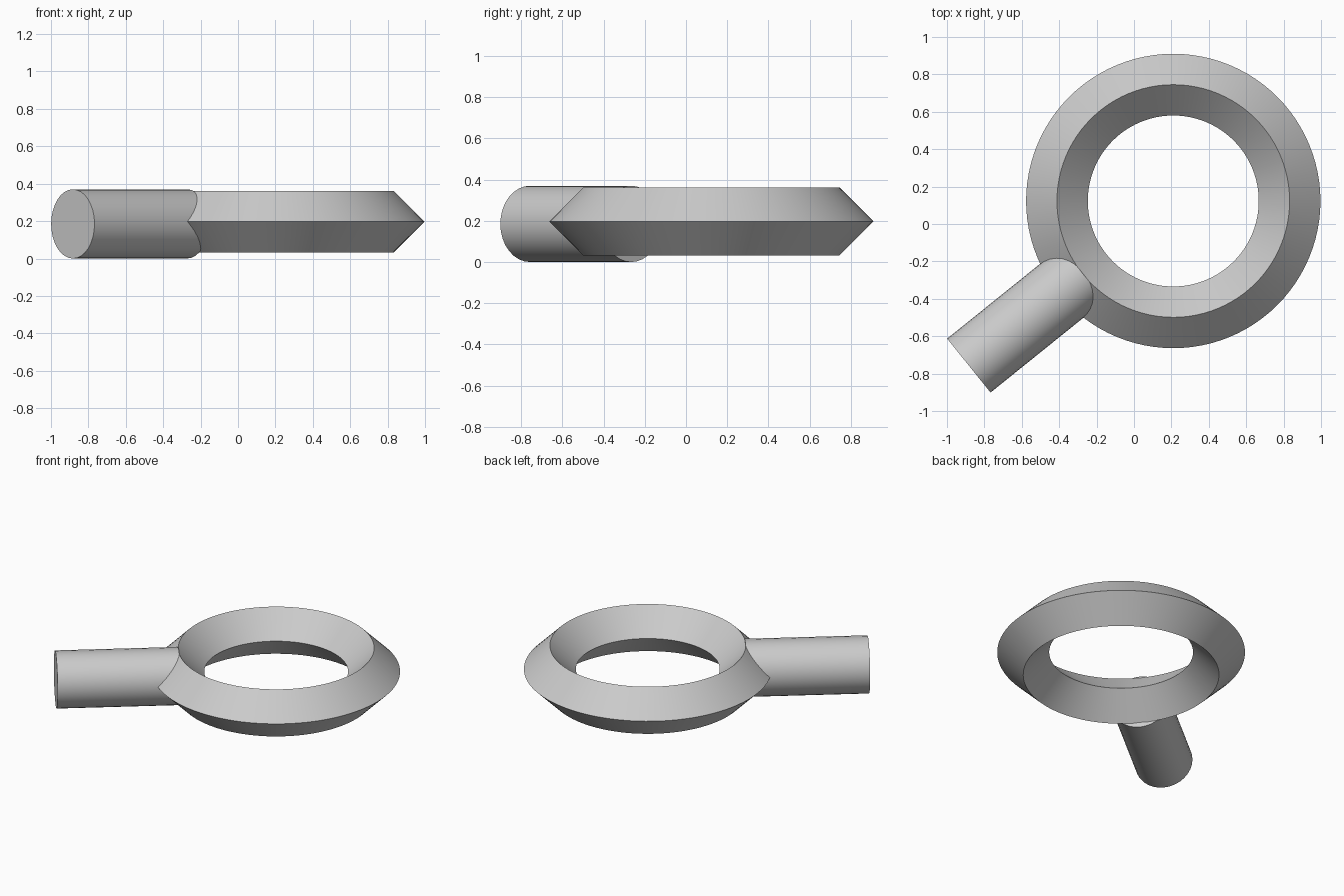
import bpy, bmesh
from math import cos, sin, pi, radians
from mathutils import Vector

if "Cube" in bpy.data.objects:
    bpy.data.objects.remove(bpy.data.objects["Cube"])

CENTRE = Vector((0.21, 0.123, 0.197))


def finish(name, bm):
    bmesh.ops.recalc_face_normals(bm, faces=bm.faces)
    mesh = bpy.data.meshes.new(name)
    bm.to_mesh(mesh)
    bm.free()
    obj = bpy.data.objects.new(name, mesh)
    bpy.context.collection.objects.link(obj)
    bpy.ops.object.select_all(action='DESELECT')
    obj.select_set(True)
    bpy.context.view_layer.objects.active = obj
    bpy.ops.object.shade_smooth_by_angle(angle=radians(30))
    return obj


# Ring: diamond cross-section swept around the vertical axis
def make_ring(major=0.622, minor=0.165, segments=96):
    bm = bmesh.new()
    loops = []
    for i in range(segments):
        a = 2 * pi * i / segments
        loop = []
        for k in range(4):
            r = major + minor * cos(k * pi / 2)
            loop.append(bm.verts.new((r * cos(a), r * sin(a), minor * sin(k * pi / 2))))
        loops.append(loop)
    for i in range(segments):
        p, q = loops[i], loops[(i + 1) % segments]
        for k in range(4):
            n = (k + 1) % 4
            bm.faces.new((p[k], q[k], q[n], p[n]))
    ring = finish("ring", bm)
    ring.location = CENTRE


# Handle: round bar pointing at the ring centre, ending inside the ring body
def make_handle(radius=0.185, inner_distance=0.62):
    outer = Vector((-0.883, -0.757, radius))
    axis = Vector((CENTRE.x, CENTRE.y, radius)) - outer
    length = axis.length - inner_distance
    axis.normalize()
    bm = bmesh.new()
    bmesh.ops.create_cone(bm, cap_ends=True, segments=32, radius1=radius,
                          radius2=radius, depth=length)
    handle = finish("handle", bm)
    handle.rotation_euler = axis.to_track_quat('Z', 'Y').to_euler()
    handle.location = outer + axis * length / 2


make_ring()
make_handle()
